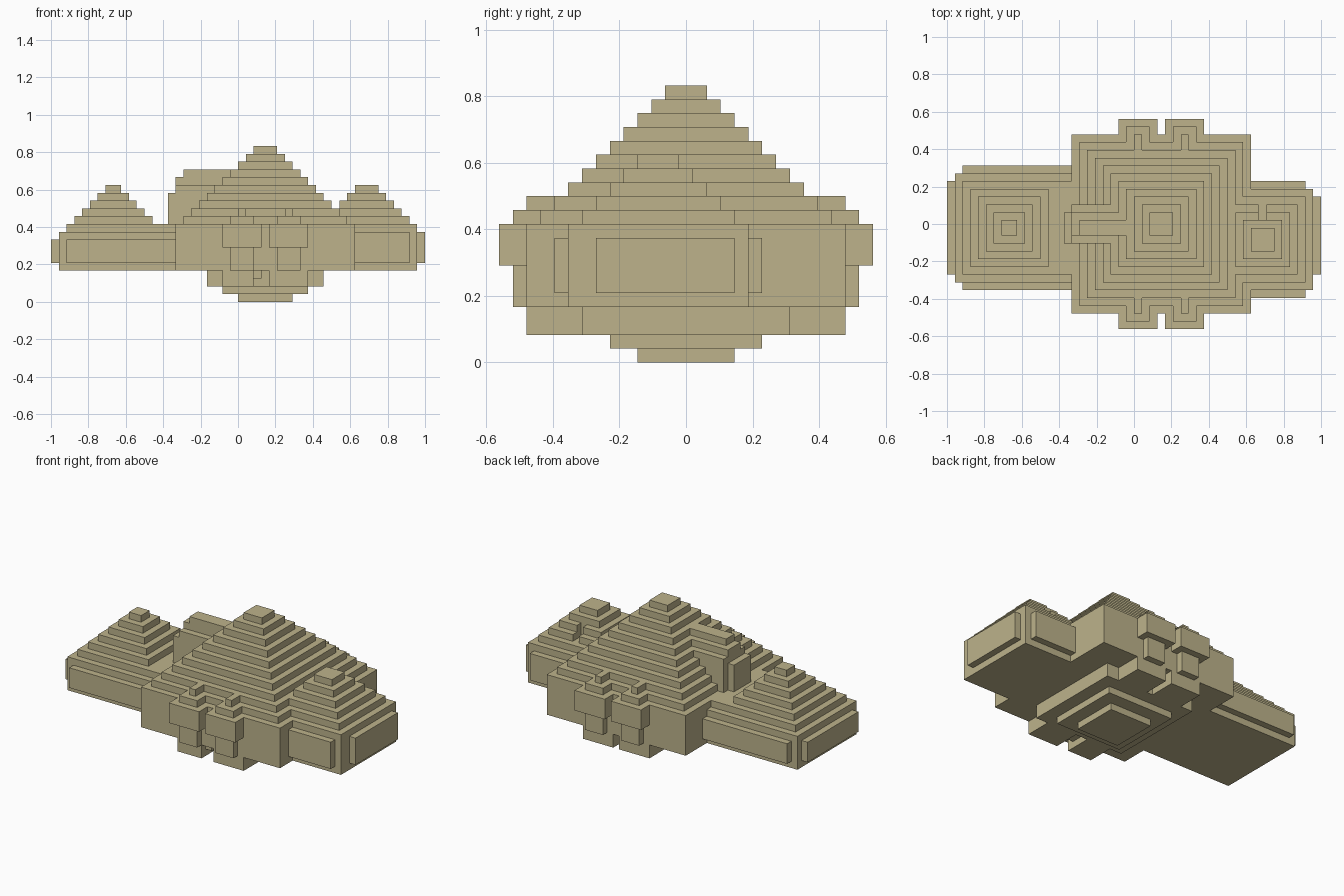
import bpy, bmesh
from mathutils import Matrix, Vector

U = 1 / 24  # edge of one building block

cube = bpy.data.objects.get("Cube")
if cube:
    bpy.data.objects.remove(cube, do_unlink=True)

stone = bpy.data.materials.new("sandstone")
stone.use_nodes = True
tan = (0.51, 0.45, 0.26, 1)
stone.diffuse_color = tan
stone.node_tree.nodes["Principled BSDF"].inputs["Base Color"].default_value = tan


def build(name, boxes):
    """Object made of boxes (x0, x1, y0, y1, z0, z1) in block units."""
    bm = bmesh.new()
    for x0, x1, y0, y1, z0, z1 in boxes:
        size = Vector((x1 - x0, y1 - y0, z1 - z0)) * U
        mid = Vector((x0 + x1, y0 + y1, z0 + z1)) * U / 2
        bmesh.ops.create_cube(bm, size=1, matrix=Matrix.Translation(mid) @ Matrix.Diagonal(size).to_4x4())
    mesh = bpy.data.meshes.new(name)
    bm.to_mesh(mesh)
    bm.free()
    mesh.materials.append(stone)
    obj = bpy.data.objects.new(name, mesh)
    bpy.context.collection.objects.link(obj)


def square(cx, cy, half, z0, z1):
    return (cx - half, cx + half, cy - half, cy + half, z0, z1)


def pyramid(cx, cy, half, z, count):
    return [square(cx, cy, half - i, z + i, z + i + 1) for i in range(count)]


# Central hall, its stepped roof and the stepped underside
CX = 3.5
build("central_hall", [square(CX, 0, 11.5, 4, 10)])
build("central_roof", pyramid(CX, 0, 10.5, 10, 10))
build("stepped_base", [square(CX, 0, 3.5, 0, 1), square(CX, 0, 5.5, 1, 2), square(CX, 0, 7.5, 2, 4)])

# Paired buttresses with pinnacles, front and back
for side, s in (("front", -1), ("back", 1)):
    for label, cx in (("right", 0.5), ("left", 6.5)):
        def out(half, depth, z0, z1):
            y0, y1 = sorted((s * 7, s * depth))
            return (cx - half, cx + half, y0, y1, z0, z1)
        build(f"{side}_{label}_buttress", [
            out(1.5, 12.5, 4, 7), out(2.5, 13.5, 7, 10),
            out(1.5, 12.5, 10, 11), out(0.5, 11.5, 11, 12)])
        if (side, label) == ("front", "right"):
            # foot with a chipped inner corner
            build("front_right_foot", [(-2, 2, -11.5, -7, 2, 4), (2, 3, -10.5, -7, 3, 4)])
        else:
            build(f"{side}_{label}_foot", [out(2.5, 11.5, 2, 4)])

# Long wing on the right with wall panels and stepped roof
build("right_wing", [(-23, -8, -7.5, 6.5, 4, 9), (-22, -8, -6.5, 5.5, 9, 10)])
build("right_wing_panels", [(-22, -8, -8.5, 7.5, 5, 8), (-24, -22, -6.5, 5.5, 5, 8)])
build("right_wing_roof", pyramid(-16, -0.5, 5, 10, 5))

# Short wing on the left, roof notched at the back
LX, LY = 16.5, -2
build("left_wing", [square(LX, LY, 6.5, 4, 10)])
build("left_wing_panels", [(14, 22, -9.5, 5.5, 5, 9), (20, 24, -6.5, 3.5, 5, 9)])
roof = []
for x0, x1, y0, y1, z0, z1 in pyramid(LX, LY, 5.5, 10, 5):
    if z0 in (11, 12):
        roof += [(x0, x1, y0, 0.5, z0, z1), (x0, LX - 0.5, 0.5, y1, z0, z1), (LX + 0.5, x1, 0.5, y1, z0, z1)]
    else:
        roof.append((x0, x1, y0, y1, z0, z1))
build("left_wing_roof", roof)

# Dormer on the right slope of the central roof
build("dormer", [
    (-9, 0, -2.5, 1.5, 10, 14), (-8, 0, -2.5, 2.5, 10, 15),
    (-8, 0, -1.5, 1.5, 15, 16), (-7, 0, -1.5, 0.5, 16, 17)])
